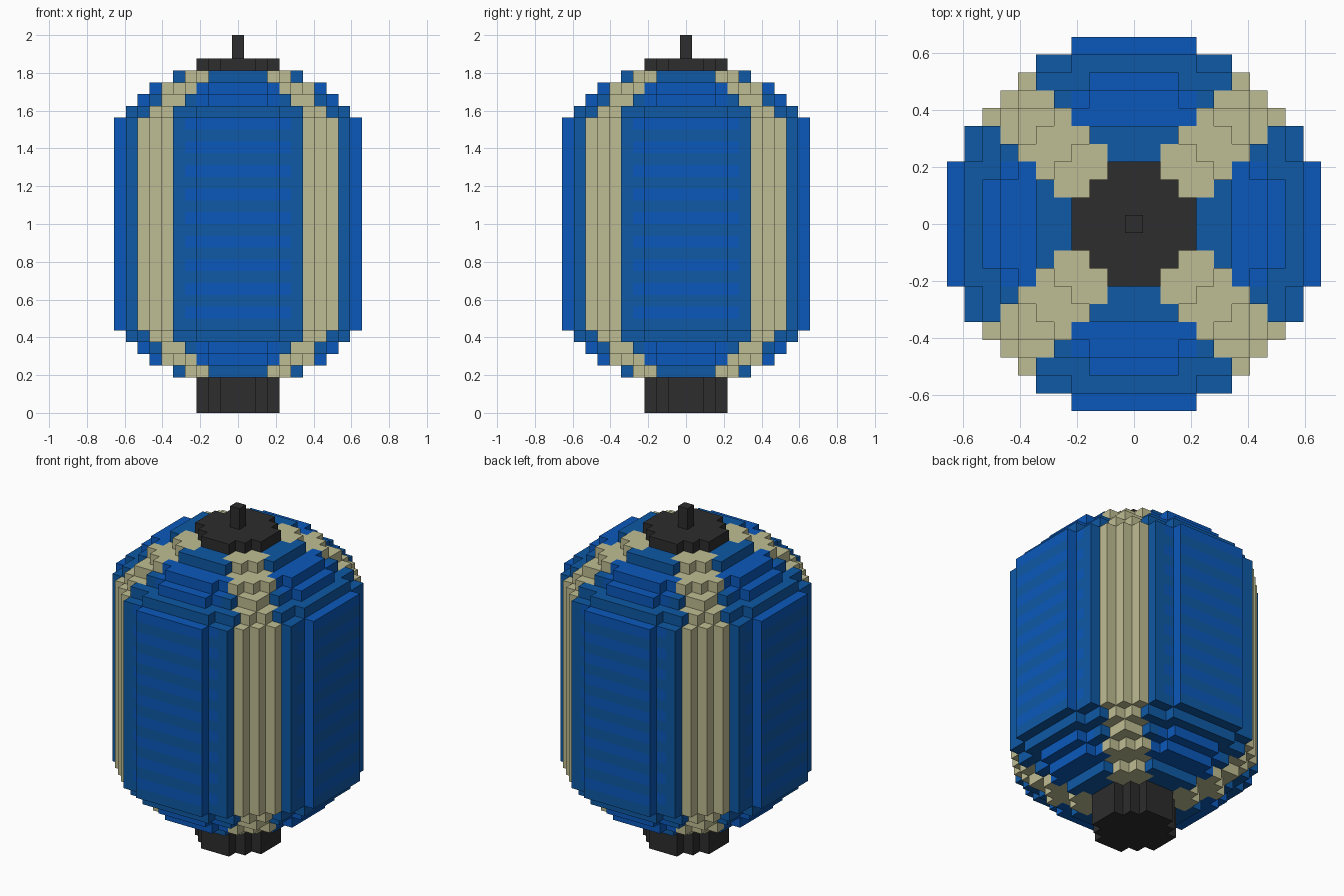
import bpy
import bmesh
from mathutils import Vector

cube = bpy.data.objects.get("Cube")
if cube:
    bpy.data.objects.remove(cube, do_unlink=True)

S = 2 / 32  # edge of one block


def material(name, rgb):
    m = bpy.data.materials.new(name)
    m.use_nodes = True
    m.diffuse_color = (*rgb, 1)
    bsdf = next(n for n in m.node_tree.nodes if n.type == 'BSDF_PRINCIPLED')
    bsdf.inputs["Base Color"].default_value = (*rgb, 1)
    bsdf.inputs["Roughness"].default_value = 0.8
    return m


MATS = [material("bright_blue", (0.0033, 0.098, 0.497)),
        material("deep_blue", (0.0044, 0.1, 0.376)),
        material("beige", (0.521, 0.509, 0.292)),
        material("charcoal", (0.026, 0.026, 0.026))]
BRIGHT, DEEP, BEIGE, CHARCOAL = range(4)

# Radius in blocks of every layer, from the foot to the pin
RADII = [3] * 3 + [5, 7, 8, 9] + [10] * 18 + [9, 8, 7, 5] + [3] + [0] * 2


def filled(x, y, k):
    return 0 <= k < len(RADII) and x * x + y * y <= (RADII[k] + 0.5) ** 2


def dark(x, y, k, n):
    return CHARCOAL


def body_colour(x, y, k, n):
    a, b = abs(x), abs(y)
    low, high = min(a, b), max(a, b)
    if high - low <= 2:                       # diagonal ribs
        return BEIGE
    if not 7 <= k <= 24:                      # stepped shoulders
        return BRIGHT if k in (4, 5, 26, 27) and low <= 3 else DEEP
    if n[2]:                                  # ledges of the wall
        return BRIGHT if low <= 3 and n[2] > 0 else DEEP
    outward = (n[0] != 0) == (a > b)
    if outward:                               # striped panels
        return BRIGHT if low <= 4 and k % 2 == 0 else DEEP
    return BRIGHT if high == 10 else DEEP     # panel edges


NORMALS = [(1, 0, 0), (-1, 0, 0), (0, 1, 0), (0, -1, 0), (0, 0, 1), (0, 0, -1)]


def block_part(name, first, last, colour):
    """Outer skin of the block layers first..last, coloured face by face."""
    bm = bmesh.new()
    for k in range(first, last + 1):
        r = RADII[k]
        for x in range(-r, r + 1):
            for y in range(-r, r + 1):
                if not filled(x, y, k):
                    continue
                for n in NORMALS:
                    if filled(x + n[0], y + n[1], k + n[2]):
                        continue
                    nv = Vector(n)
                    u = Vector((n[1], n[2], n[0]))
                    v = nv.cross(u)
                    c = Vector((x, y, k + 0.5)) + nv / 2
                    quad = [c - u / 2 - v / 2, c + u / 2 - v / 2,
                            c + u / 2 + v / 2, c - u / 2 + v / 2]
                    f = bm.faces.new([bm.verts.new(p * S) for p in quad])
                    f.material_index = colour(x, y, k, n)
    # Weld the blocks and merge flat areas of one colour
    bmesh.ops.remove_doubles(bm, verts=bm.verts[:], dist=S / 100)
    bmesh.ops.dissolve_limit(bm, angle_limit=0.01, verts=bm.verts[:],
                             edges=bm.edges[:], delimit={'MATERIAL'})
    me = bpy.data.meshes.new(name)
    bm.to_mesh(me)
    bm.free()
    for m in MATS:
        me.materials.append(m)
    ob = bpy.data.objects.new(name, me)
    bpy.context.collection.objects.link(ob)
    return ob


block_part("foot", 0, 2, dark)
block_part("lantern_body", 3, 28, body_colour)
block_part("top_cap", 29, 29, dark)
block_part("top_pin", 30, 31, dark)
